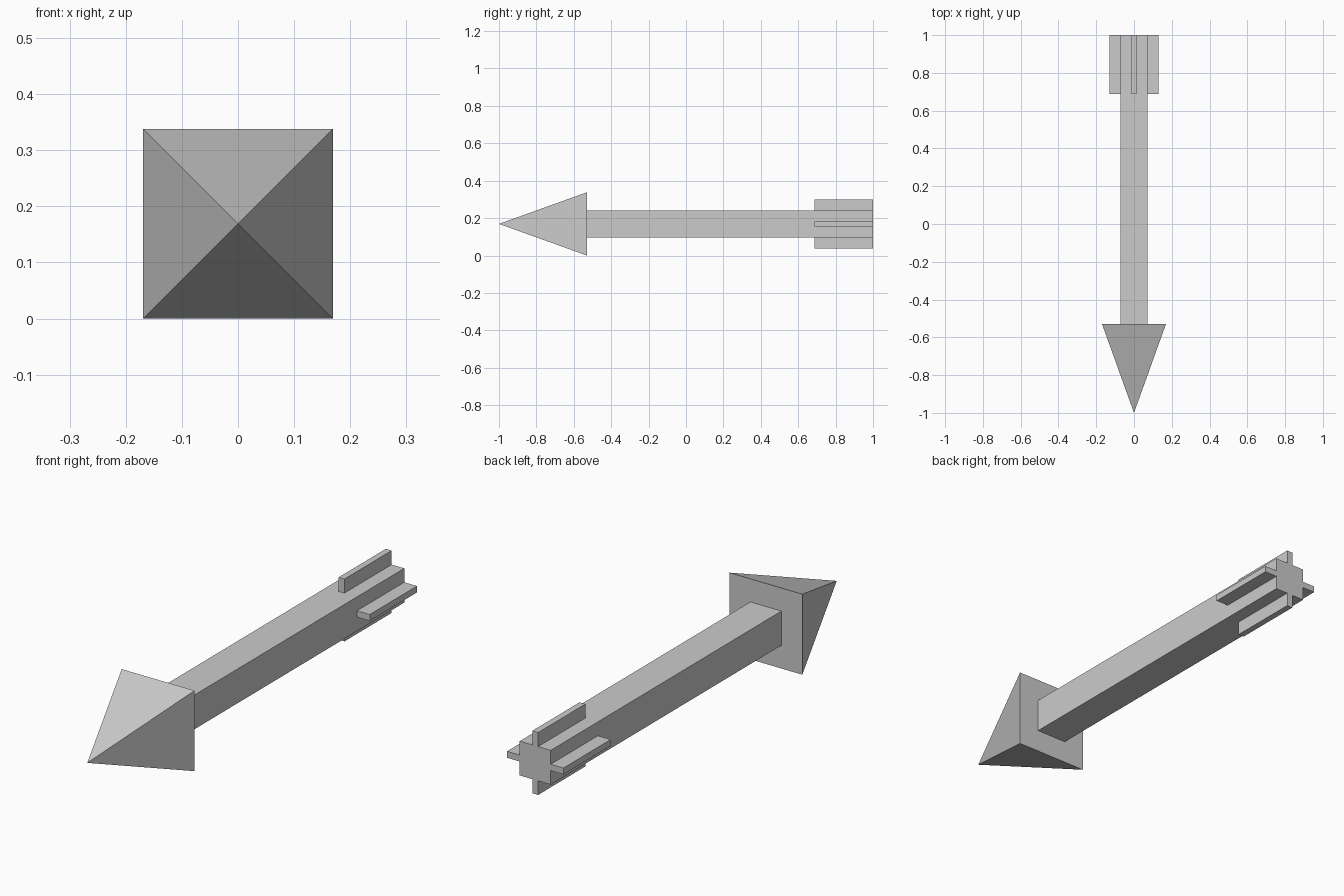
import bpy, bmesh, math
from mathutils import Matrix, Vector

if "Cube" in bpy.data.objects:
    bpy.data.objects.remove(bpy.data.objects["Cube"])

CZ = 0.169          # height of the arrow's axis
HEAD_BACK = -0.53   # where head meets shaft
FIN_START = 0.687

grey = bpy.data.materials.new("light grey")
grey.diffuse_color = (0.6, 0.6, 0.6, 1)
grey.use_nodes = True
grey.node_tree.nodes["Principled BSDF"].inputs["Base Color"].default_value = grey.diffuse_color


def finish(name, bm):
    bmesh.ops.recalc_face_normals(bm, faces=bm.faces)
    me = bpy.data.meshes.new(name)
    bm.to_mesh(me)
    bm.free()
    me.materials.append(grey)
    ob = bpy.data.objects.new(name, me)
    bpy.context.collection.objects.link(ob)
    return ob


def add_box(name, lo, hi, turn=0.0):
    """Box between two corners about the arrow axis, turned around that axis."""
    lo, hi = Vector(lo), Vector(hi)
    bm = bmesh.new()
    bmesh.ops.create_cube(bm, size=1)
    bmesh.ops.scale(bm, vec=hi - lo, verts=bm.verts)
    bmesh.ops.translate(bm, vec=(lo + hi) / 2, verts=bm.verts)
    place = Matrix.Translation((0, 0, CZ)) @ Matrix.Rotation(turn, 4, 'Y')
    bmesh.ops.transform(bm, matrix=place, verts=bm.verts)
    return finish(name, bm)


# Arrow head: square pyramid with its tip at the front
bm = bmesh.new()
tip = bm.verts.new((0, -1, CZ))
base = [bm.verts.new((sx * CZ, HEAD_BACK, CZ + sz * CZ))
        for sx, sz in ((-1, -1), (1, -1), (1, 1), (-1, 1))]
bm.faces.new(base)
for i in range(4):
    bm.faces.new((base[i], base[(i + 1) % 4], tip))
finish("arrow_head", bm)

# Square shaft
add_box("shaft", (-0.072, HEAD_BACK, -0.072), (0.072, 1, 0.072))

# Four tail fins, one on each shaft side
for i, side in enumerate(("top", "right", "bottom", "left")):
    add_box("tail_fin_" + side, (-0.0135, FIN_START, 0.072),
            (0.0135, 1, 0.131), i * math.pi / 2)
